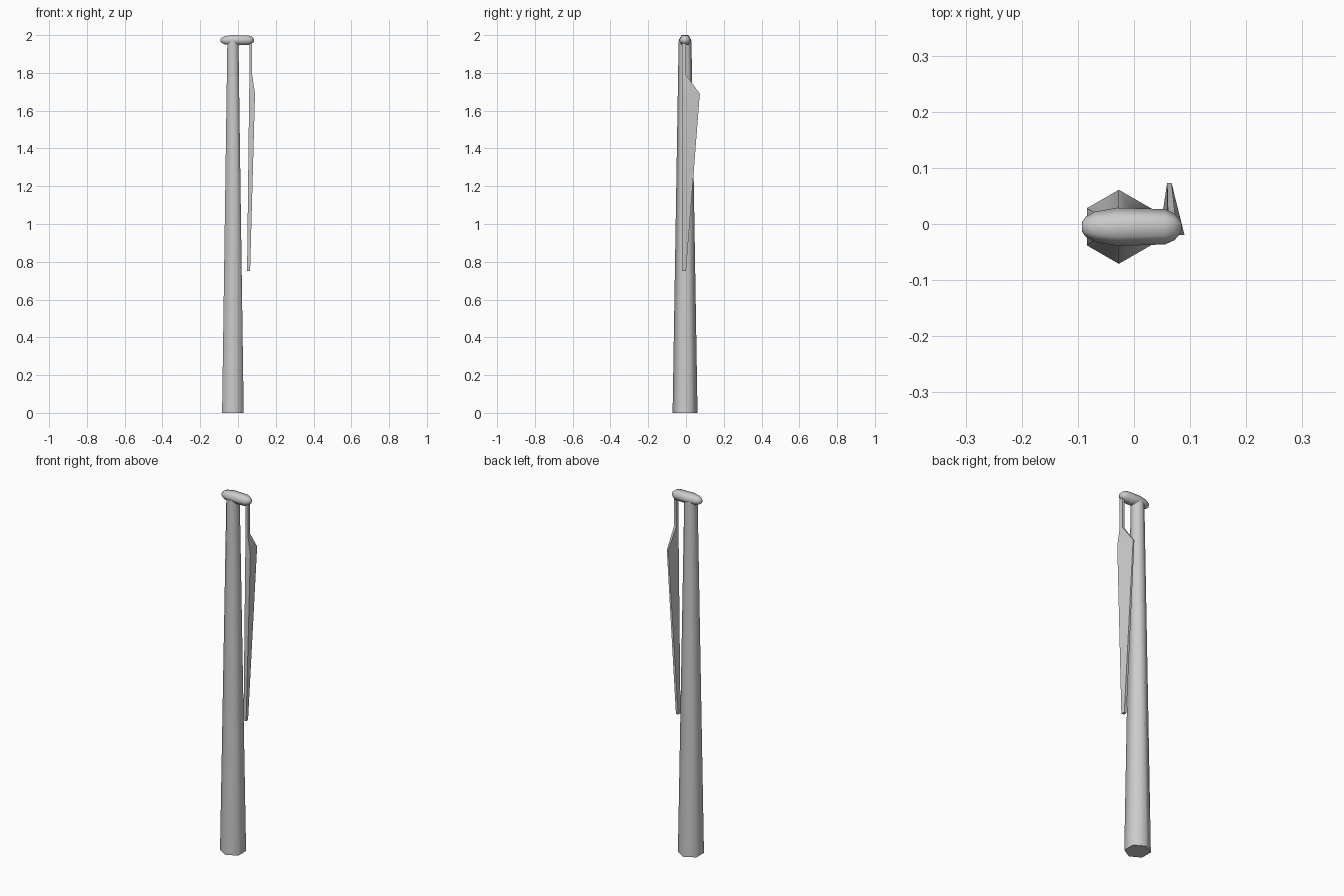
import bpy, bmesh
from math import sin, cos, pi, radians

if "Cube" in bpy.data.objects:
    bpy.data.objects.remove(bpy.data.objects["Cube"])


def loft(name, rings, angle):
    """Skin a list of equal-length point rings and cap both ends."""
    bm = bmesh.new()
    loops = [[bm.verts.new(p) for p in ring] for ring in rings]
    n = len(loops[0])
    for a, b in zip(loops, loops[1:]):
        for i in range(n):
            j = (i + 1) % n
            bm.faces.new((a[i], a[j], b[j], b[i]))
    bm.faces.new(loops[0][::-1])
    bm.faces.new(loops[-1])
    bmesh.ops.recalc_face_normals(bm, faces=bm.faces[:])
    mesh = bpy.data.meshes.new(name)
    bm.to_mesh(mesh)
    bm.free()
    obj = bpy.data.objects.new(name, mesh)
    bpy.context.collection.objects.link(obj)
    bpy.ops.object.select_all(action='DESELECT')
    obj.select_set(True)
    bpy.context.view_layer.objects.active = obj
    bpy.ops.object.shade_smooth_by_angle(angle=radians(angle))
    return obj


CY = -0.005
HEX = [(cos(pi * k / 3), sin(pi * k / 3)) for k in range(6)]

# Tapered six-sided tower, corners toward front and back
loft("tower", [[(-0.027 + r * s, CY + r * c, z) for c, s in HEX]
               for z, r in ((0, 0.066), (1.965, 0.034))], 65)

# Nacelle: six-sided rounded capsule lying along x
profile = [(-0.093, 0.008), (-0.086, 0.018), (-0.070, 0.027), (-0.030, 0.034),
           (0.055, 0.0315), (0.072, 0.024), (0.081, 0.014), (0.085, 0.006)]
loft("nacelle", [[(x, CY + r * c, 1.973 + 0.92 * r * s) for c, s in HEX]
                 for x, r in profile], 65)

# Single blade hanging down: square root, wide shoulder, slim tip
# (z, front-left x, front-right x, back-left x, back-right x, back y)
sections = [(1.970, 0.061, 0.075, 0.061, 0.075, 0.000),
            (1.790, 0.061, 0.075, 0.061, 0.075, 0.000),
            (1.690, 0.059, 0.090, 0.059, 0.067, 0.073),
            (0.750, 0.048, 0.064, 0.048, 0.062, 0.000)]
loft("blade", [[(fl, -0.020, z), (fr, -0.020, z), (br, y, z), (bl, y, z)]
               for z, fl, fr, bl, br, y in sections], 60)
